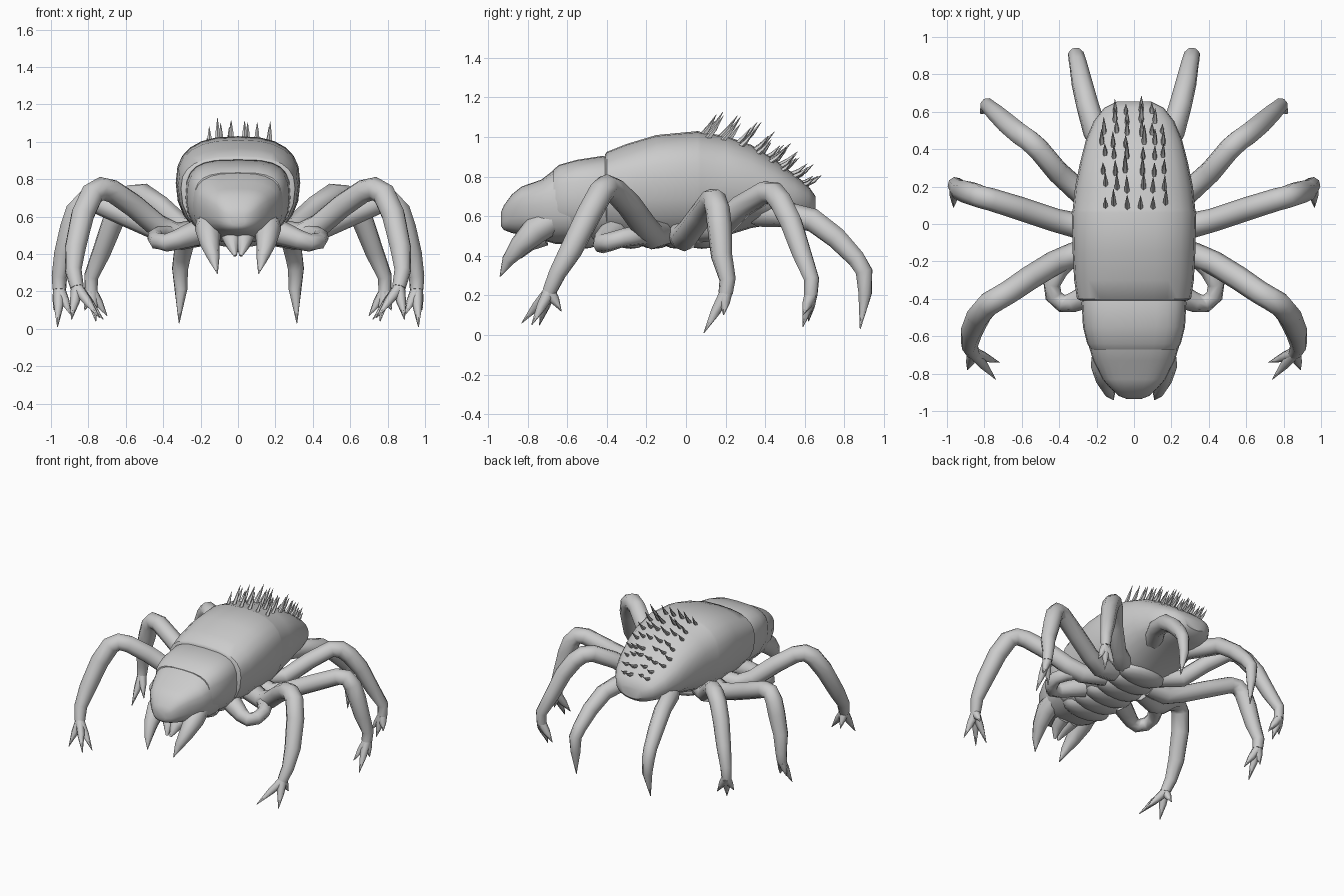
import bpy, bmesh, math, random
from mathutils import Vector

random.seed(4)


def finish(name, bm, mirror=False, angle=50):
    bmesh.ops.recalc_face_normals(bm, faces=bm.faces)
    me = bpy.data.meshes.new(name)
    bm.to_mesh(me)
    bm.free()
    me.shade_smooth()
    me.set_sharp_from_angle(angle=math.radians(angle))
    ob = bpy.data.objects.new(name, me)
    bpy.context.collection.objects.link(ob)
    if mirror:
        ob.modifiers.new("Mirror", 'MIRROR')
    return ob


def skin(bm, rings):
    """Bridge a list of equal point rings and cap both ends."""
    vs = [[bm.verts.new(p) for p in r] for r in rings]
    n = len(vs[0])
    for a, b in zip(vs, vs[1:]):
        for i in range(n):
            bm.faces.new((a[i], a[(i + 1) % n], b[(i + 1) % n], b[i]))
    bm.faces.new(vs[0])
    bm.faces.new(vs[-1])


def spow(v, p):
    return math.copysign(abs(v) ** p, v)


def shell(name, sections, p=0.78, low=0.9, n=24):
    """Loft along y; section = y, bottom, widest height, top, half width."""
    rings = []
    for y, zb, zm, zt, hw in sections:
        ring = []
        for i in range(n):
            a = 2 * math.pi * i / n
            c, s = math.cos(a), math.sin(a)
            q = p if s >= 0 else low
            h = zt - zm if s >= 0 else zm - zb
            ring.append((hw * spow(c, q), y, zm + h * spow(s, q)))
        rings.append(ring)
    bm = bmesh.new()
    skin(bm, rings)
    return finish(name, bm, angle=38)


def tube(bm, path, n=8, fat=1.0):
    """Tapered tube through points (x, y, z, radius)."""
    pts = [Vector(q[:3]) for q in path]
    rings, side = [], None
    for i, c in enumerate(pts):
        t = (pts[min(i + 1, len(pts) - 1)] - pts[max(i - 1, 0)]).normalized()
        if side is None:
            side = t.orthogonal()
        side = (side - t * side.dot(t)).normalized()
        up = t.cross(side)
        r = path[i][3] * fat
        rings.append([c + r * (side * math.cos(2 * math.pi * k / n)
                      + up * math.sin(2 * math.pi * k / n)) for k in range(n)])
    skin(bm, rings)


def limb(name, path, claws=()):
    bm = bmesh.new()
    tube(bm, path, fat=1.05)
    base = Vector(path[-1][:3])
    for tip in claws:
        mid = base.lerp(Vector(tip), 0.45)
        tube(bm, [(*base, 0.034), (*mid, 0.026), (*tip, 0.002)], 6)
    return finish(name, bm, True, 60)


# Torso with a slight step where the front plate overlaps the rear
shell("torso_shell", [
    (-0.41, 0.50, 0.74, 0.91, 0.285), (-0.40, 0.47, 0.75, 0.925, 0.305),
    (-0.30, 0.46, 0.76, 0.965, 0.32), (-0.15, 0.45, 0.78, 1.01, 0.328),
    (0.06, 0.46, 0.78, 1.03, 0.333), (0.075, 0.46, 0.78, 1.025, 0.328),
    (0.20, 0.50, 0.77, 1.005, 0.315), (0.33, 0.54, 0.75, 0.96, 0.288),
    (0.45, 0.56, 0.72, 0.885, 0.257), (0.55, 0.57, 0.70, 0.81, 0.215),
    (0.62, 0.58, 0.68, 0.75, 0.16), (0.655, 0.61, 0.66, 0.70, 0.09)])

# Neck plate and face
shell("neck_plate", [
    (-0.37, 0.46, 0.70, 0.89, 0.27), (-0.42, 0.45, 0.70, 0.905, 0.28),
    (-0.55, 0.46, 0.69, 0.885, 0.273), (-0.64, 0.48, 0.69, 0.86, 0.25),
    (-0.67, 0.50, 0.68, 0.835, 0.232)], 0.62)
shell("head", [
    (-0.55, 0.46, 0.67, 0.85, 0.255), (-0.66, 0.46, 0.67, 0.84, 0.24),
    (-0.73, 0.48, 0.66, 0.785, 0.218), (-0.83, 0.505, 0.65, 0.75, 0.168),
    (-0.88, 0.515, 0.63, 0.71, 0.125), (-0.92, 0.53, 0.60, 0.655, 0.08),
    (-0.935, 0.55, 0.59, 0.62, 0.04)], 0.72, 0.78)

# Fangs and mouth prongs
limb("fang", [(0.15, -0.64, 0.60, 0.065), (0.16, -0.76, 0.53, 0.068),
              (0.15, -0.84, 0.45, 0.05), (0.13, -0.90, 0.375, 0.03),
              (0.11, -0.94, 0.295, 0.002)])
limb("mouth_prong", [(0.04, -0.72, 0.50, 0.05), (0.03, -0.80, 0.46, 0.04),
                     (0.015, -0.84, 0.39, 0.008)])

# Belly plates
bm = bmesh.new()
for i in range(6):
    r = bmesh.ops.create_uvsphere(bm, u_segments=14, v_segments=8, radius=1)
    for v in r["verts"]:
        v.co = (v.co.x * 0.19, v.co.y * 0.10 - 0.52 + i * 0.12,
                v.co.z * 0.06 + 0.495)
finish("belly_plates", bm)

# Folded feelers under the front legs
limb("feeler", [(0.17, -0.35, 0.53, 0.07), (0.26, -0.39, 0.50, 0.06),
                (0.33, -0.42, 0.475, 0.05), (0.385, -0.425, 0.46, 0.046),
                (0.43, -0.385, 0.47, 0.045), (0.44, -0.32, 0.49, 0.045),
                (0.40, -0.24, 0.505, 0.05), (0.33, -0.17, 0.51, 0.05)])

# Walking legs, each with splayed claws
limb("front_leg", [(0.17, -0.12, 0.52, 0.07), (0.33, -0.17, 0.50, 0.065),
                   (0.43, -0.21, 0.55, 0.062), (0.56, -0.29, 0.66, 0.062),
                   (0.67, -0.365, 0.735, 0.06), (0.73, -0.40, 0.75, 0.06),
                   (0.78, -0.43, 0.72, 0.062),
                   (0.83, -0.49, 0.61, 0.062), (0.87, -0.58, 0.43, 0.056),
                   (0.88, -0.65, 0.31, 0.043), (0.86, -0.69, 0.22, 0.035)],
     [(0.74, -0.83, 0.06), (0.89, -0.78, 0.05), (0.72, -0.74, 0.05),
      (0.87, -0.63, 0.12)])
limb("second_leg", [(0.17, -0.03, 0.52, 0.07), (0.30, -0.01, 0.49, 0.065),
                    (0.42, 0.02, 0.53, 0.06), (0.60, 0.08, 0.61, 0.06),
                    (0.76, 0.13, 0.68, 0.058), (0.82, 0.145, 0.68, 0.058),
                    (0.86, 0.16, 0.63, 0.06), (0.89, 0.17, 0.54, 0.06),
                    (0.93, 0.18, 0.40, 0.052), (0.955, 0.21, 0.28, 0.04),
                    (0.955, 0.20, 0.21, 0.035)],
     [(0.965, 0.09, 0.01), (0.89, 0.13, 0.07), (0.985, 0.19, 0.10)])
limb("third_leg", [(0.16, 0.08, 0.54, 0.07), (0.29, 0.17, 0.54, 0.06),
                   (0.41, 0.28, 0.65, 0.058), (0.51, 0.40, 0.72, 0.057),
                   (0.56, 0.445, 0.715, 0.058), (0.61, 0.48, 0.67, 0.058),
                   (0.67, 0.53, 0.57, 0.056),
                   (0.73, 0.585, 0.41, 0.049), (0.785, 0.635, 0.28, 0.038),
                   (0.785, 0.63, 0.20, 0.034)],
     [(0.76, 0.59, 0.04), (0.70, 0.62, 0.07), (0.82, 0.59, 0.10)])
limb("hind_leg", [(0.12, 0.36, 0.62, 0.07), (0.21, 0.50, 0.61, 0.062),
                  (0.25, 0.64, 0.58, 0.058), (0.28, 0.76, 0.49, 0.054),
                  (0.30, 0.86, 0.385, 0.046), (0.31, 0.90, 0.32, 0.043),
                  (0.305, 0.905, 0.21, 0.034), (0.315, 0.88, 0.03, 0.002)])

# Rows of backward-leaning spines over the rear of the back
bm = bmesh.new()
profile = [(0.09, 1.015), (0.18, 1.0), (0.27, 0.975), (0.35, 0.935),
           (0.42, 0.895), (0.48, 0.855), (0.54, 0.81), (0.59, 0.765)]
for i, (y, z) in enumerate(profile):
    lean = math.radians(38 + 4.5 * i)
    for x in (0.045, 0.10, 0.16):
        if i > 5 and x > 0.12:
            continue
        for s in (-1, 1):
            L = random.uniform(0.10, 0.145) - 0.005 * i
            b = Vector((s * (x + random.uniform(-0.012, 0.012)),
                        y + random.uniform(-0.02, 0.02), z - x * x * 1.3))
            d = Vector((s * x * 0.2, math.sin(lean), math.cos(lean)))
            m, t = b + d * L * 0.5, b + d * L + Vector((0, 0, 0.015))
            tube(bm, [(*(b - d * 0.03), 0.017), (*m, 0.011), (*t, 0.001)], 5)
finish("back_spines", bm)
